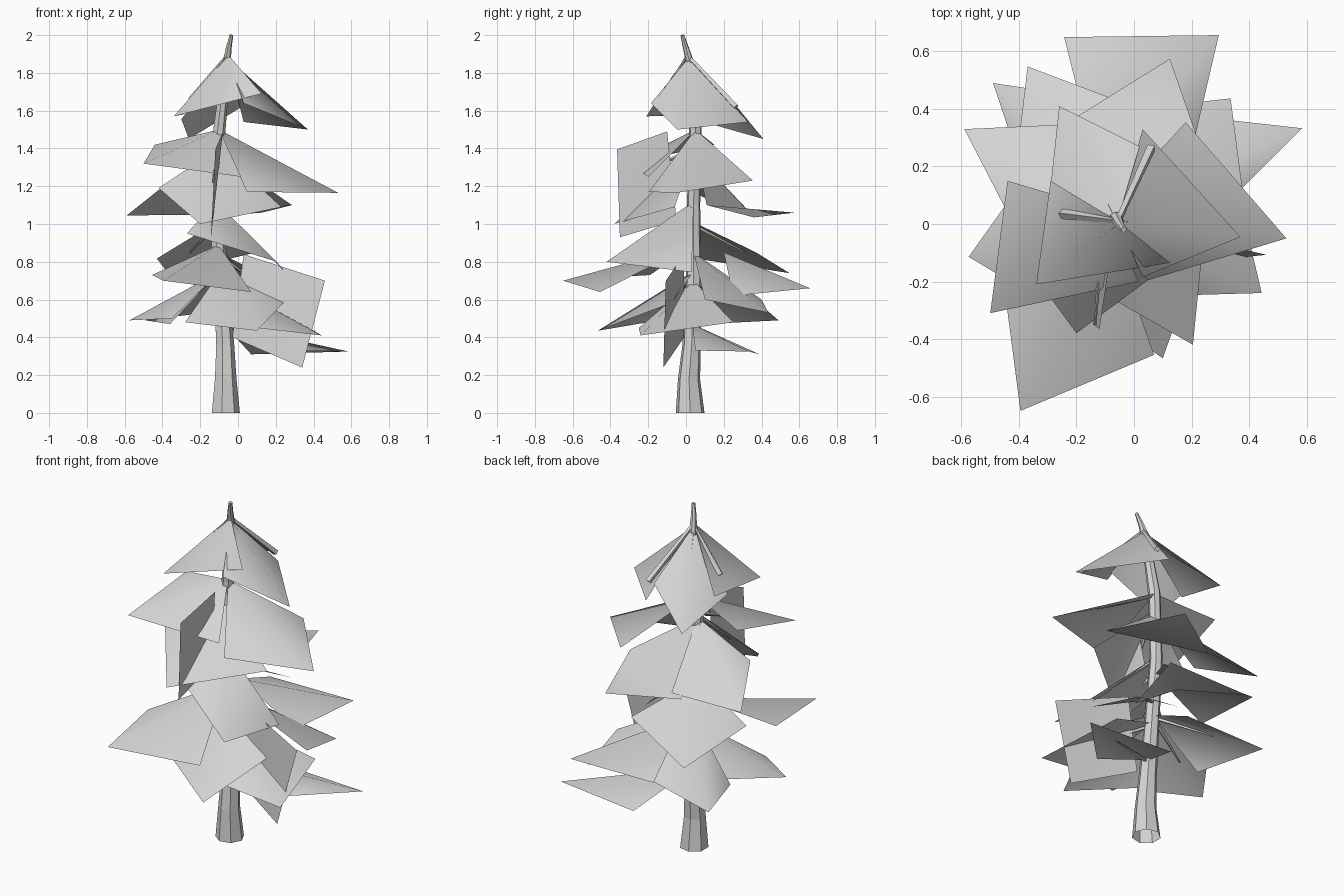
import bpy
import bmesh
import math
from mathutils import Vector

default_cube = bpy.data.objects.get("Cube")
if default_cube:
    bpy.data.objects.remove(default_cube, do_unlink=True)

pale_grey = bpy.data.materials.new("pale_grey")
pale_grey.use_nodes = True
colour = (0.66, 0.66, 0.66, 1)
pale_grey.diffuse_color = colour
pale_grey.node_tree.nodes["Principled BSDF"].inputs["Base Color"].default_value = colour


def finish(name, bm, smooth):
    """Turn a bmesh into a named object with the shared material."""
    mesh = bpy.data.meshes.new(name)
    bm.to_mesh(mesh)
    bm.free()
    mesh.materials.append(pale_grey)
    for polygon in mesh.polygons:
        polygon.use_smooth = smooth
    tree_part = bpy.data.objects.new(name, mesh)
    bpy.context.collection.objects.link(tree_part)
    return tree_part


def tube(name, path, sides):
    """Loft rings along a path of (x, y, z, radius) stations, open at the start."""
    bm = bmesh.new()
    rings = []
    points = [Vector(station[:3]) for station in path]
    for i, station in enumerate(path):
        before, after = points[max(i - 1, 0)], points[min(i + 1, len(points) - 1)]
        turn = Vector((0, 0, 1)).rotation_difference(after - before)
        if i == 0:
            turn.identity()
        ring = []
        for k in range(sides):
            angle = math.tau * k / sides
            offset = Vector((math.cos(angle), math.sin(angle), 0)) * station[3]
            ring.append(bm.verts.new(points[i] + turn @ offset))
        rings.append(ring)
    for lower, upper in zip(rings, rings[1:]):
        for k in range(sides):
            n = (k + 1) % sides
            bm.faces.new((lower[k], lower[n], upper[n], upper[k]))
    bm.faces.new(rings[-1])
    return finish(name, bm, False)


# Crooked trunk, tapering to a bent spike
trunk_path = [
    (-.068, .022, 0, .078), (-.068, .016, .18, .06), (-.07, .03, .36, .05),
    (-.09, .04, .7, .042), (-.12, .04, 1.1, .036), (-.1, .05, 1.5, .034),
    (-.06, .02, 1.86, .022), (-.05, .0, 1.93, .016), (-.035, -.02, 2, .01),
]
trunk = tube("trunk", trunk_path, 7)


def trunk_point(z):
    """Centre of the trunk at a height."""
    for low, high in zip(trunk_path, trunk_path[1:]):
        if low[2] <= z <= high[2]:
            t = (z - low[2]) / (high[2] - low[2])
            return Vector(low[:3]).lerp(Vector(high[:3]), t)


def card(name, corners):
    """Folded four-cornered needle card, creased from first to third corner."""
    bm = bmesh.new()
    a, b, c, d = [bm.verts.new(corner) for corner in corners]
    bm.faces.new((a, b, c))
    bm.faces.new((a, c, d))
    bmesh.ops.recalc_face_normals(bm, faces=bm.faces)
    return finish(name, bm, True)


def branch(name, start, end, tip_radius=.004):
    """Thin twig."""
    root = Vector(start).lerp(Vector(end), .02)
    return tube(name, [(*start, .003), (*root, .011), (*end, tip_radius)], 4)


# Each spray: height on the trunk, then one side corner, the tip, the other side
crown = [
    (1.9, (-.29, .15, 1.58), (-.34, -.21, 1.57), (.125, -.135, 1.69)),
    (1.88, (.03, -.185, 1.64), (.37, -.045, 1.5), (.03, .33, 1.54)),
    (1.88, (.02, .27, 1.62), (-.26, .41, 1.45), (-.3, .04, 1.555)),
]
upper = [
    (1.5, (-.44, .15, 1.42), (-.5, -.31, 1.32), (.016, -.2, 1.25)),
    (1.5, (.047, -.196, 1.17), (.53, -.05, 1.165), (.18, .354, 1.23)),
    (1.37, (-.15, .35, 1.05), (-.59, .33, 1.045), (-.42, 0, 1.18)),
    (1.4, (-.42, -.08, 1.19), (-.2, -.38, 1), (.23, -.06, 1.09)),
]
middle = [
    (.89, (-.455, -.19, .73), (-.395, -.65, .7), (.07, -.455, .64)),
    (1.12, (-.27, -.15, .95), (.205, -.42, .8), (.25, .03, .745)),
    (1.01, (.1, .37, .85), (-.37, .548, .74), (-.43, .05, .817)),
    (.85, (.38, .1, .6), (.336, .437, .53), (.02, .4, .6)),
]
lower = [
    (.75, (-.28, -.2, .48), (.1, -.467, .435), (.24, -.075, .583)),
    (.7, (.1, -.25, .45), (.444, -.24, .41), (.33, .25, .48)),
    (.47, (.3, .05, .33), (.585, .333, .325), (.07, .39, .31)),
    (.75, (-.02, .42, .55), (-.49, .49, .49), (-.36, .1, .47)),
    (.75, (-.38, .16, .53), (-.575, -.114, .49), (-.35, -.25, .5)),
]

# Needle cards with a twig hugging the crease of each
for tier_name, tier in (("crown", crown), ("upper", upper),
                        ("middle", middle), ("lower", lower)):
    for i, (height, side, tip, other) in enumerate(tier, 1):
        top = trunk_point(height)
        card(f"{tier_name}_needles_{i}", (top, side, tip, other))
        drop = Vector((0, 0, .014))
        reach = top.lerp(Vector(tip), .55)
        branch(f"{tier_name}_branch_{i}", top - drop, reach - drop)

# Wide back card, creased from side to side
card("back_upper_needles", (
    (.286, .11, 1.1), (.125, .575, 1.06), (-.22, .36, 1.035), trunk_point(1.37)))

# Cards that hang free of the trunk
card("front_hanging_needles", (
    (-.08, -.1, 1.49), (-.12, -.365, 1.395), (-.143, -.35, .93), (-.14, -.05, 1.02)))
card("left_hanging_needles", (
    (.03, -.01, .84), (.46, -.107, .7), (.34, -.12, .24), (-.03, -.01, .4)))
card("back_spread_needles", (
    (-.13, .2, .85), (-.243, .65, .66), (.295, .657, .66), (.2, .25, .62)))

# Twigs showing through the gaps of the crown
for i, end in enumerate([(.06, .265, 1.62), (-.25, .035, 1.655)], 1):
    branch(f"crown_twig_{i}", trunk_point(1.89), end, .018)
branch("front_twig", trunk_point(1.4), (-.135, -.35, 1.22))
